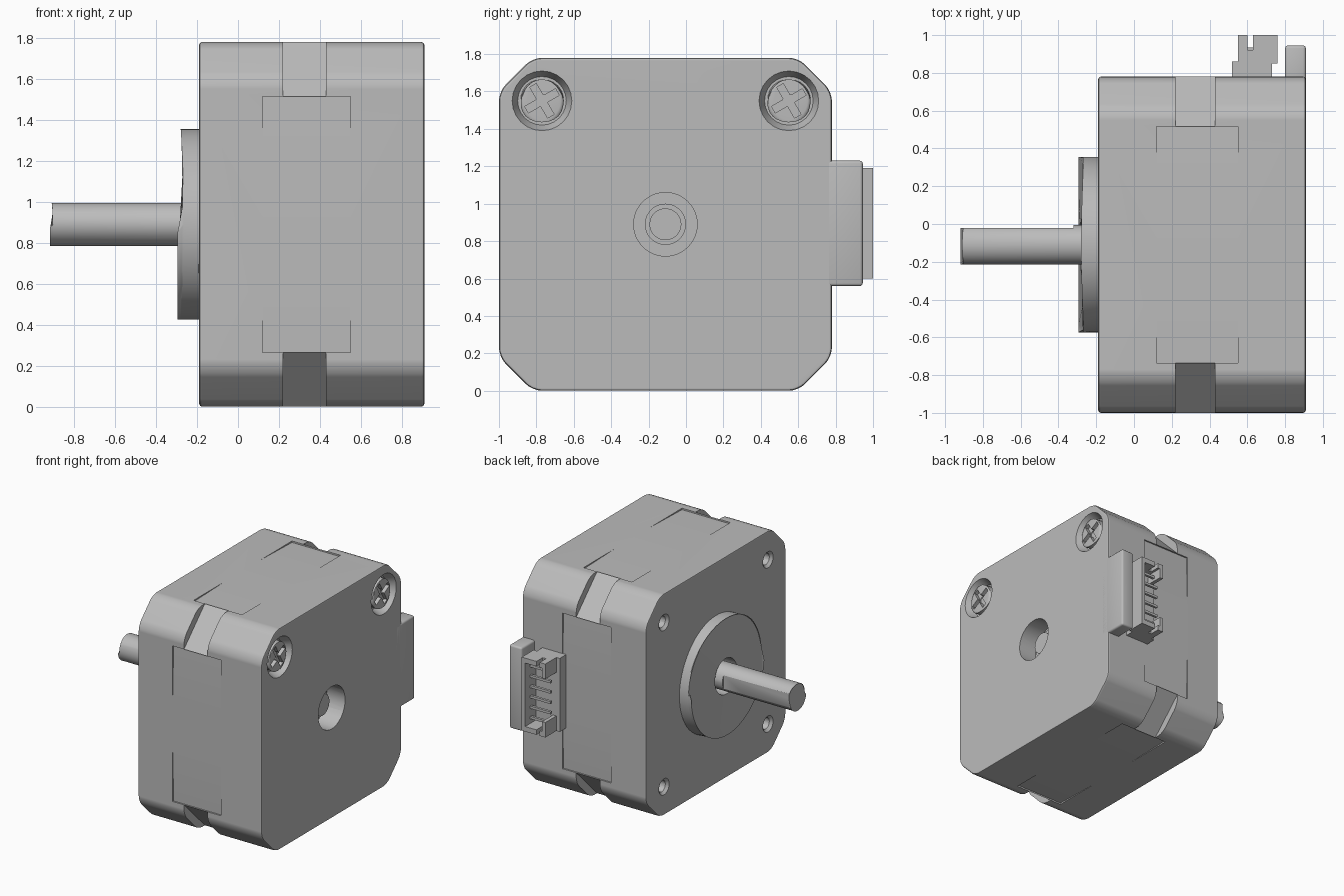
import bpy, bmesh, math
from mathutils import Matrix, Vector

if "Cube" in bpy.data.objects:
    bpy.data.objects.remove(bpy.data.objects["Cube"], do_unlink=True)

grey = bpy.data.materials.new("brushed grey metal")
grey.use_nodes = True
TONE = (0.5, 0.5, 0.5, 1)
grey.diffuse_color = TONE
grey.node_tree.nodes["Principled BSDF"].inputs["Base Color"].default_value = TONE

CY, CZ, HALF = -0.11, 0.89, 0.89       # motor axis and half width
BACK, FRONT = 0.91, -0.19              # end faces along x
CORNERS = [(a, b) for a in (-1, 1) for b in (-1, 1)]
HOLE = 0.66                            # screw offset from the axis


def finish(bm, name):
    bmesh.ops.recalc_face_normals(bm, faces=bm.faces)
    mesh = bpy.data.meshes.new(name)
    bm.to_mesh(mesh)
    bm.free()
    mesh.materials.append(grey)
    ob = bpy.data.objects.new(name, mesh)
    bpy.context.collection.objects.link(ob)
    return ob


def box(name, x, y, z, bevel=0.0):
    bm = bmesh.new()
    bmesh.ops.create_cube(bm, size=1)
    for v in bm.verts:
        v.co = Vector([(r[0] + r[1]) / 2 + c * (r[1] - r[0]) for r, c in zip((x, y, z), v.co)])
    if bevel:
        bmesh.ops.bevel(bm, geom=bm.edges[:], offset=bevel, segments=3, profile=0.5, affect='EDGES')
    return finish(bm, name)


def rod(name, x0, x1, r0, r1=None, y=CY, z=CZ, sides=48, bevel=0.0):
    """Round part along x, optionally tapered or with rounded rims."""
    bm = bmesh.new()
    bmesh.ops.create_cone(bm, cap_ends=True, segments=sides, radius1=r0,
                          radius2=r0 if r1 is None else r1, depth=x1 - x0)
    bm.transform(Matrix.Translation(((x0 + x1) / 2, y, z)) @ Matrix.Rotation(math.pi / 2, 4, 'Y'))
    if bevel:
        rims = [e for e in bm.edges if any(len(f.verts) > 4 for f in e.link_faces)]
        bmesh.ops.bevel(bm, geom=rims, offset=bevel, segments=3, profile=0.5, affect='EDGES')
    return finish(bm, name)


def prism(name, outline, x0, x1):
    """Extrude a (y, z) outline along x."""
    bm = bmesh.new()
    face = bm.faces.new([bm.verts.new((x0, y, z)) for y, z in outline])
    ext = bmesh.ops.extrude_face_region(bm, geom=[face])["geom"]
    bmesh.ops.translate(bm, vec=(x1 - x0, 0, 0), verts=[g for g in ext if isinstance(g, bmesh.types.BMVert)])
    return finish(bm, name)


def cut(ob, cutters):
    for c in cutters:
        c.hide_render = True
        m = ob.modifiers.new("cut", 'BOOLEAN')
        m.operation, m.solver, m.object = 'DIFFERENCE', 'EXACT', c
        bpy.context.view_layer.objects.active = ob
        bpy.ops.object.modifier_apply(modifier=m.name)
        bpy.data.objects.remove(c, do_unlink=True)
    return ob


# Main body: octagonal prism with rounded long edges and rims
c = HALF - 0.18
octagon = [(c, -HALF), (HALF, -c), (HALF, c), (c, HALF), (-c, HALF), (-HALF, c), (-HALF, -c), (-c, -HALF)]
body = prism("motor_body", [(CY + y, CZ + z) for y, z in octagon], FRONT, BACK)
bm = bmesh.new()
bm.from_mesh(body.data)
long_edges = [e for e in bm.edges if abs(e.verts[0].co.x - e.verts[1].co.x) > 0.5]
bmesh.ops.bevel(bm, geom=long_edges, offset=0.05, segments=4, profile=0.5, affect='EDGES')
rims = [e for e in bm.edges if abs(e.verts[0].co.x - e.verts[1].co.x) < 0.01]
bmesh.ops.bevel(bm, geom=rims, offset=0.015, segments=2, profile=0.5, affect='EDGES')
bm.to_mesh(body.data)
bm.free()

cutters = []
d, far = HALF - 0.265, HALF + 0.1
for a, b in CORNERS:
    # Deeper corner grooves that expose the laminated core
    tri = [(d - 0.1, far), (far, d - 0.1), (far, far)]
    cutters.append(prism("groove", [(CY + a * y, CZ + b * z) for y, z in tri], 0.22, 0.43))
    # Shallow wedge recesses at both ends of each side panel
    wedge = [(HALF - 0.012, d), (HALF + 0.05, d), (HALF + 0.05, d - 0.4), (HALF, d - 0.4)]
    cutters.append(prism("recess", [(CY + a * y, CZ + b * z) for y, z in wedge], 0.12, 0.55))
    cutters.append(prism("recess", [(CY + a * z, CZ + b * y) for y, z in wedge], 0.12, 0.55))
    # Screw wells in the back, threaded holes in the front
    y, z = CY + a * HOLE, CZ + b * HOLE
    cutters.append(rod("well", BACK - 0.07, BACK + 0.001, 0.13, 0.16, y, z, 24))
    cutters.append(rod("hole", FRONT - 0.1, FRONT + 0.15, 0.045, None, y, z, 24))
    cutters.append(rod("sink", FRONT - 0.001, FRONT + 0.025, 0.066, 0.04, y, z, 24))
# Axle openings
cutters.append(rod("rear_bore", BACK - 0.16, BACK + 0.1, 0.17))
cutters.append(rod("rear_sink", BACK - 0.02, BACK + 0.001, 0.17, 0.19))
cutters.append(rod("front_bore", FRONT - 0.2, FRONT + 0.06, 0.14))
cut(body, cutters)

# Front pilot boss
boss = rod("pilot_boss", FRONT - 0.09, FRONT + 0.01, 0.465, sides=72, bevel=0.015)
cut(boss, [rod("boss_bore", FRONT - 0.2, FRONT + 0.1, 0.14)])

# Output shaft with a flat on one side, and its rear end in a bushing
shaft = rod("output_shaft", -0.91, 0.1, 0.105, bevel=0.008)
cut(shaft, [box("flat", (-1.2, -0.32), (CY + 0.09, CY + 0.3), (CZ - 0.3, CZ + 0.3))])
rod("rear_bushing", BACK - 0.2, BACK - 0.11, 0.11)
rod("rear_shaft_end", BACK - 0.2, BACK - 0.08, 0.085)

# Cross-head screws
for i, (a, b) in enumerate(CORNERS):
    y, z = CY + a * HOLE, CZ + b * HOLE
    head = rod(f"screw_{i + 1}", BACK - 0.1, BACK - 0.015, 0.115, None, y, z, 24, 0.015)
    slots = [rod("slot_centre", BACK - 0.05, BACK + 0.05, 0.032, None, y, z, 16)]
    for turn in (30, 120):
        s = box("slot", (BACK - 0.045, BACK + 0.05), (-0.095, 0.095), (-0.02, 0.02))
        s.data.transform(Matrix.Translation((0, y, z)) @ Matrix.Rotation(math.radians(turn), 4, 'X'))
        slots.append(s)
    cut(head, slots)

# Rear cover tab beside the connector
box("cover_tab", (0.80, BACK), (0.70, 0.945), (0.56, 1.23), 0.015)

# Connector: base, back wall, slotted end walls with front returns, pins
Z0, Z1 = 0.60, 1.19
box("connector_base", (0.52, 0.73), (0.77, 0.86), (Z0, Z1))
box("connector_back_wall", (0.73, 0.76), (0.85, 1.0), (Z0, Z1))
for name, e, s in (("lower", Z0, 1), ("upper", Z1, -1)):
    def span(p, q):
        return tuple(sorted((e + s * p, e + s * q)))
    wall = box(f"connector_{name}_wall", (0.55, 0.74), (0.85, 1.0), span(0, 0.04))
    cut(wall, [box("notch", (0.60, 0.63), (0.92, 1.1), span(-0.1, 0.2))])
    box(f"connector_{name}_return", (0.55, 0.58), (0.85, 1.0), span(0.03, 0.12))
for i in range(6):
    z = (Z0 + Z1) / 2 + (i - 2.5) * 0.083
    box(f"pin_{i + 1}", (0.55, 0.735), (0.915, 0.935), (z - 0.01, z + 0.01))

# Smooth shading with sharp edges kept
for ob in bpy.context.scene.objects:
    ob.select_set(ob.type == 'MESH')
bpy.context.view_layer.objects.active = body
bpy.ops.object.shade_smooth_by_angle(angle=math.radians(30))
for ob in (body, boss):
    ob.modifiers.new("even_normals", 'WEIGHTED_NORMAL').keep_sharp = True
